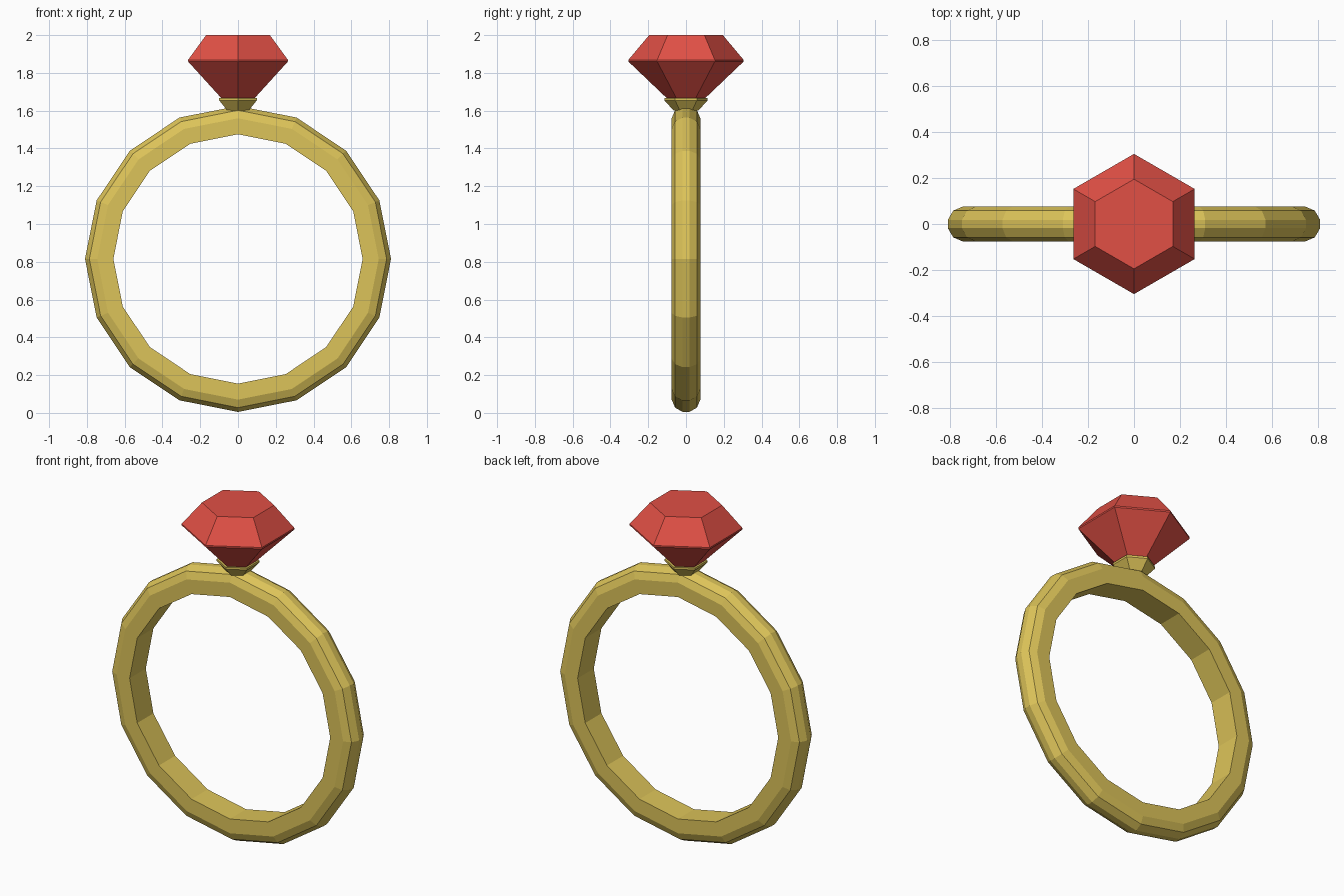
import bpy, bmesh
from math import cos, sin, pi

if "Cube" in bpy.data.objects:
    bpy.data.objects.remove(bpy.data.objects["Cube"])


def material(name, color):
    m = bpy.data.materials.new(name)
    m.diffuse_color = color
    m.use_nodes = True
    m.node_tree.nodes["Principled BSDF"].inputs["Base Color"].default_value = m.diffuse_color
    return m


def make_object(name, bm, mat):
    bmesh.ops.recalc_face_normals(bm, faces=bm.faces)
    mesh = bpy.data.meshes.new(name)
    bm.to_mesh(mesh)
    bm.free()
    mesh.materials.append(mat)
    obj = bpy.data.objects.new(name, mesh)
    bpy.context.collection.objects.link(obj)
    return obj


def hex_stack(name, levels, mat):
    """Solid lofted through hexagons given as (corner radius, z), corners on the y axis."""
    bm = bmesh.new()
    rings = [[bm.verts.new((r * sin(i * pi / 3), r * cos(i * pi / 3), z))
              for i in range(6)] for r, z in levels]
    for a, b in zip(rings, rings[1:]):
        for i in range(6):
            j = (i + 1) % 6
            bm.faces.new((a[i], a[j], b[j], b[i]))
    bm.faces.new(rings[0])
    bm.faces.new(rings[-1])
    return make_object(name, bm, mat)


def ring_band(name, profile, segments, center_z, mat):
    """Closed (radius, y) profile swept around the y axis."""
    bm = bmesh.new()
    loops = []
    for i in range(segments):
        a = 2 * pi * i / segments
        loops.append([bm.verts.new((r * cos(a), y, center_z + r * sin(a)))
                      for r, y in profile])
    n = len(profile)
    for i in range(segments):
        a, b = loops[i], loops[(i + 1) % segments]
        for k in range(n):
            m = (k + 1) % n
            bm.faces.new((a[k], a[m], b[m], b[k]))
    return make_object(name, bm, mat)


gold = material("gold", (0.72, 0.55, 0.10, 1))
red = material("red_gem", (0.75, 0.08, 0.06, 1))

# Band: flat inside, rounded outside
half = [(0.66, 0.076), (0.745, 0.076), (0.787, 0.058), (0.81, 0.018)]
profile = half + [(r, -y) for r, y in reversed(half)]
ring_band("band", profile, 16, 0.815, gold)

# Setting: small flared hexagonal cup
hex_stack("setting", [(0.065, 1.60), (0.115, 1.655), (0.115, 1.667)], gold)

# Gem: pavilion, thin girdle, crown and table
hex_stack("gem", [(0.09, 1.655), (0.305, 1.86), (0.305, 1.869), (0.195, 2.0)], red)
